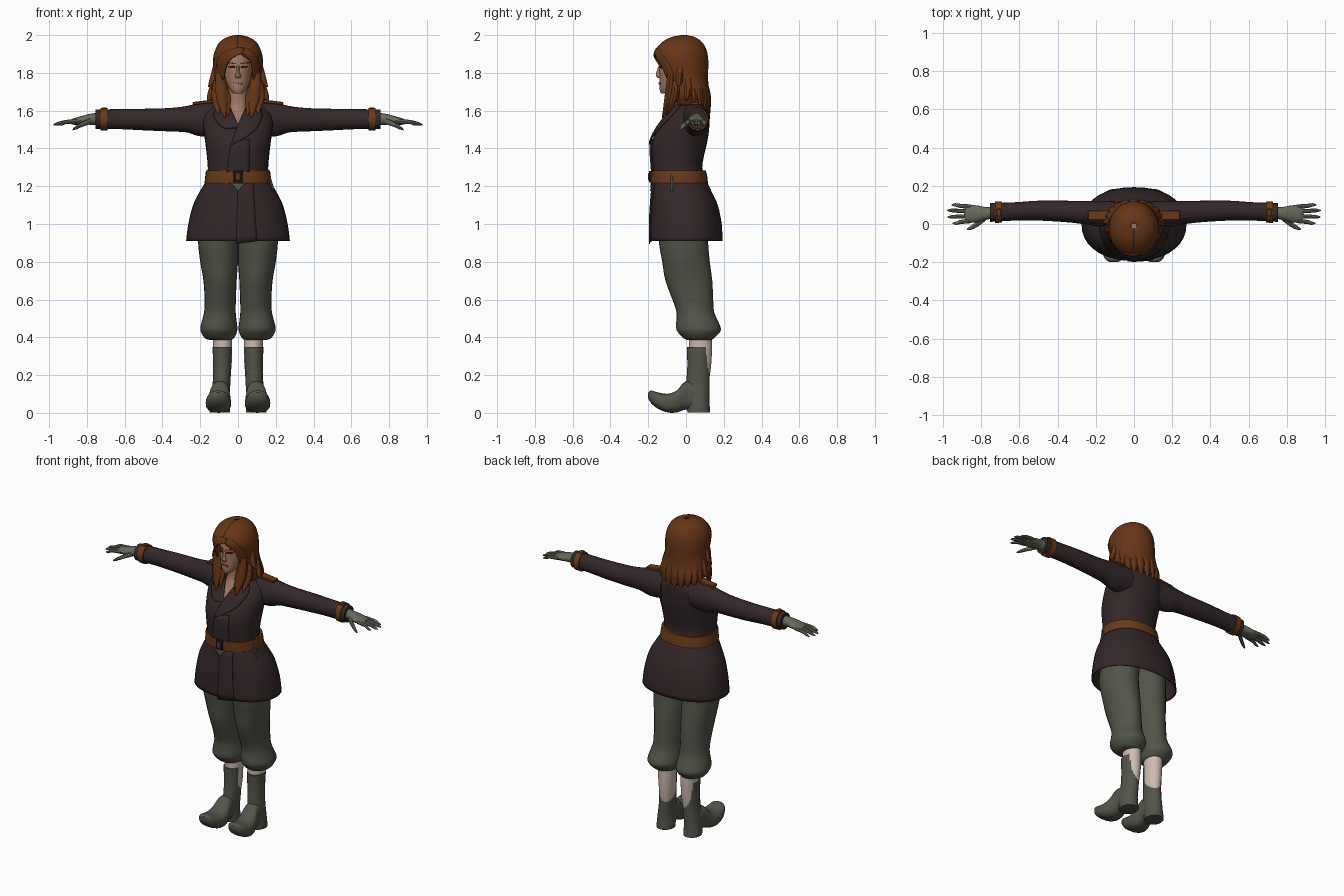
import bpy, bmesh, math, random
random.seed(4)


def material(name, rgb):
    m = bpy.data.materials.new(name)
    m.diffuse_color = (*rgb, 1)
    return m


COAT = material("dark coat", (0.034, 0.021, 0.022))
HAIR = material("auburn hair", (0.135, 0.036, 0.008))
TROUSER = material("grey green cloth", (0.085, 0.09, 0.068))
LEATHER = material("brown leather", (0.14, 0.043, 0.01))
SKIN = material("face skin", (0.36, 0.19, 0.125))
PALE = material("pale stocking", (0.62, 0.5, 0.44))
GLOVE = material("glove", (0.13, 0.145, 0.105))
DARK = material("dark detail", (0.02, 0.012, 0.01))
LIP = material("lips", (0.22, 0.085, 0.06))


def smooth_rings(rings, sub=3):
    """Catmull-Rom interpolation between the given sections."""
    out = []
    for i in range(len(rings) - 1):
        p = [rings[max(0, min(len(rings) - 1, i + k))] for k in (-1, 0, 1, 2)]
        for j in range(sub):
            t = j / sub
            out.append([0.5 * (2 * b + (c - a) * t + (2 * a - 5 * b + 4 * c - d) * t * t
                               + (3 * b - a - 3 * c + d) * t ** 3) for a, b, c, d in zip(*p)])
    return out + [list(rings[-1])]


def finish(name, bm, mat, mirror=False, thick=0):
    bmesh.ops.recalc_face_normals(bm, faces=bm.faces[:])
    me = bpy.data.meshes.new(name)
    bm.to_mesh(me)
    bm.free()
    me.materials.append(mat)
    ob = bpy.data.objects.new(name, me)
    bpy.context.collection.objects.link(ob)
    if thick:
        mod = ob.modifiers.new("thickness", 'SOLIDIFY')
        mod.thickness, mod.offset = thick, 0
    if mirror:
        ob.modifiers.new("mirror", 'MIRROR')
    return ob


def loft(name, rings, mat, axis='z', n=24, e=2.0, sub=3, caps=(1, 1), **kw):
    """Rings: position on axis, centre a, centre b, radius a, radius b, [front gap angle]."""
    bm = bmesh.new()
    rows = []
    gapped = len(rings[0]) > 5
    for r in smooth_rings(rings, sub):
        w, ca, cb, ra, rb = r[:5]
        g = max(0, r[5]) if gapped else 0
        row = []
        for k in range(n):
            th = g + (2 * math.pi - 2 * g) * k / ((n - 1) if gapped else n)
            s, c = math.sin(th), math.cos(th)
            a = ca + ra * math.copysign(abs(s) ** (2 / e), s)
            b = cb - rb * math.copysign(abs(c) ** (2 / e), c)
            row.append(bm.verts.new({'z': (a, b, w), 'x': (w, a, b), 'y': (a, w, b)}[axis]))
        rows.append(row)
    for p, q in zip(rows, rows[1:]):
        for k in range(n - 1 if gapped else n):
            bm.faces.new((p[k], p[(k + 1) % n], q[(k + 1) % n], q[k]))
    for row, on in ((rows[0], caps[0]), (rows[-1], caps[1])):
        if on and not gapped:
            bm.faces.new(row)
    return finish(name, bm, mat, **kw)


def front_y(rings, x, z, e):
    """Front surface of a z loft at (x, z)."""
    d = sorted(smooth_rings(rings, 4))
    z = max(d[0][0], min(d[-1][0], z))
    for lo, hi in zip(d, d[1:]):
        if z <= hi[0]:
            t = (z - lo[0]) / max(1e-6, hi[0] - lo[0])
            _, cx, cy, rx, ry = [a + (b - a) * t for a, b in zip(lo, hi)][:5]
            return cy - ry * max(0, 1 - min(1, abs((x - cx) / rx)) ** e) ** (1 / e)


def patch(name, rings, left, right, mat, off=0.004, e=2.0, thick=0.006, **kw):
    """Panel between two (x, z) polylines, laid on the front of a loft."""
    bm = bmesh.new()
    rows = []
    for a, b in zip(smooth_rings(left, 3), smooth_rings(right, 3)):
        row = []
        for k in range(7):
            x, z = (a[i] + (b[i] - a[i]) * k / 6 for i in (0, 1))
            row.append(bm.verts.new((x, front_y(rings, x, z, e) - off, z)))
        rows.append(row)
    for p, q in zip(rows, rows[1:]):
        for k in range(6):
            bm.faces.new((p[k], p[k + 1], q[k + 1], q[k]))
    return finish(name, bm, mat, thick=thick, **kw)


def box(name, loc, size, mat, tilt=0, **kw):
    bm = bmesh.new()
    bmesh.ops.create_cube(bm, size=1)
    c, s = math.cos(tilt), math.sin(tilt)
    for v in bm.verts:
        x, y, z = (v.co[i] * size[i] for i in range(3))
        v.co = (loc[0] + x * c + z * s, loc[1] + y, loc[2] - x * s + z * c)
    bmesh.ops.bevel(bm, geom=bm.edges[:], offset=min(size) * 0.2, segments=1, affect='EDGES')
    return finish(name, bm, mat, **kw)


# Coat: skirt, body, sleeves
BODY = [(1.21, 0, -.033, .17, .143), (1.25, 0, -.039, .163, .139), (1.3, 0, -.047, .16, .133),
        (1.36, 0, -.045, .165, .14), (1.42, 0, -.038, .172, .147), (1.48, 0, -.022, .18, .142),
        (1.54, 0, 0, .185, .125), (1.59, 0, .02, .17, .105), (1.63, 0, .033, .125, .08),
        (1.67, 0, .035, .08, .06)]
SKIRT = [(.91, 0, 0, .272, .19), (1.0, 0, -.002, .26, .188), (1.1, 0, -.01, .235, .175),
         (1.17, 0, -.023, .2, .156), (1.22, 0, -.033, .17, .143)]
loft("coat_body", BODY, COAT, e=2.2, n=32)
loft("coat_skirt", SKIRT, COAT, e=2.2, n=36, caps=(0, 0), thick=.006)
loft("sleeve", [(.1, .045, 1.555, .075, .085), (.2, .055, 1.552, .066, .088), (.27, .06, 1.555, .06, .07),
                (.36, .066, 1.552, .056, .062), (.5, .07, 1.553, .052, .057), (.62, .066, 1.555, .048, .053),
                (.755, .06, 1.555, .049, .052)], COAT, axis='x', mirror=True)
patch("coat_skirt_overlap", SKIRT, [(0, 1.22), (-.005, 1.06), (-.01, .895)],
      [(.08, 1.22), (.09, 1.06), (.1, .908)], COAT, e=2.2)
patch("coat_chest_overlap", BODY, [(-.035, 1.43), (-.05, 1.35), (-.06, 1.27)],
      [(.06, 1.45), (.06, 1.35), (.06, 1.27)], COAT, e=2.2)
patch("lapel_left", BODY, [(.05, 1.63), (.025, 1.58), (-.005, 1.51), (-.035, 1.425)],
      [(.1, 1.63), (.13, 1.575), (.085, 1.49), (-.03, 1.42)], COAT, off=.01, e=2.2, thick=.008)
patch("lapel_right", BODY, [(-.05, 1.63), (-.025, 1.58), (-.005, 1.535), (.005, 1.515)],
      [(-.1, 1.63), (-.13, 1.575), (-.08, 1.51), (0, 1.51)], COAT, off=.008, e=2.2, thick=.008)
loft("collar", [(1.62, 0, .035, .105, .085, 1.0), (1.66, 0, .035, .098, .083, 1.0),
                (1.69, 0, .035, .085, .075, 1.0)], COAT, thick=.01)

# Belt, buckle, straps and shoulder tabs
loft("belt", [(1.218, 0, -.035, .177, .151), (1.25, 0, -.037, .174, .15), (1.282, 0, -.04, .17, .146)],
     LEATHER, e=2.2, n=32, sub=1)
box("buckle_frame", (0, -.189, 1.25), (.045, .014, .062), DARK)
box("buckle_centre", (0, -.194, 1.25), (.025, .012, .04), LEATHER)
patch("belt_cloth", SKIRT, [(-.05, 1.216), (-.025, 1.203), (-.003, 1.175)],
      [(.05, 1.216), (.025, 1.203), (.003, 1.175)], TROUSER, off=.008, e=2.2)
box("belt_strap", (.178, -.075, 1.212), (.012, .014, .09), TROUSER, tilt=-.3)
box("shoulder_tab", (.18, .045, 1.645), (.12, .05, .016), LEATHER, tilt=.12, mirror=True)
loft("cuff_band", [(.69, .063, 1.555, .056, .06), (.728, .062, 1.555, .056, .06)], LEATHER,
     axis='x', sub=1, mirror=True)
for z in (1.505, 1.609):
    box("cuff_buckle", (.708, .06, z), (.026, .04, .018), LEATHER, mirror=True)

# Gloved hands
loft("hand", [(.74, .06, 1.555, .032, .034), (.775, .055, 1.555, .033, .03), (.82, .053, 1.55, .044, .024),
              (.865, .053, 1.543, .046, .018), (.885, .053, 1.541, .038, .012)], GLOVE,
     axis='x', n=16, mirror=True)
for y0, y1, tip in ((.09, .1, .955), (.066, .071, .978), (.041, .037, .976), (.017, .004, .95)):
    ym = (y0 + y1) / 2
    loft("finger", [(.85, y0, 1.545, .012, .012), (.91, ym, 1.54, .011, .011), (tip - .02, y1, 1.53, .009, .009),
                    (tip, y1, 1.524, .003, .003)], GLOVE, axis='x', n=8, sub=2, mirror=True)
loft("thumb", [(.775, .035, 1.548, .016, .018), (.82, .0, 1.53, .015, .014), (.855, -.02, 1.512, .011, .011),
               (.875, -.028, 1.5, .004, .004)], GLOVE, axis='x', n=8, sub=2, mirror=True)

# Trousers gathered below the knee
loft("trouser_leg", [(1.08, .085, -.015, .085, .11), (.98, .1, -.012, .105, .13), (.9, .105, -.013, .106, .13),
                     (.8, .1, 0, .1, .126), (.7, .095, .015, .088, .124), (.6, .094, .036, .083, .108),
                     (.53, .096, .05, .084, .1), (.46, .101, .064, .097, .117), (.43, .101, .068, .096, .113),
                     (.395, .098, .068, .076, .08), (.385, .092, .07, .05, .06)], TROUSER, mirror=True)

# Stockings and boots
loft("stocking", [(.42, .083, .077, .052, .062), (.34, .081, .077, .05, .061), (.25, .08, .074, .046, .059),
                  (.17, .083, .067, .04, .055)], PALE, mirror=True)
loft("boot_shaft", [(.35, .084, .069, .051, .065), (.25, .084, .067, .048, .06), (.16, .087, .063, .047, .062),
                    (.08, .095, .06, .05, .064), (.03, .096, .065, .054, .061), (.002, .096, .068, .054, .06)],
     TROUSER, mirror=True)
loft("boot_foot", [(.07, .095, .085, .045, .07), (.0, .096, .093, .05, .075), (-.05, .1, .06, .062, .058),
                   (-.1, .104, .052, .067, .049), (-.15, .105, .066, .061, .043), (-.185, .105, .085, .045, .033),
                   (-.2, .105, .093, .02, .015)], TROUSER, axis='y', e=2.6, mirror=True)

# Head, neck and face
loft("neck", [(1.53, 0, -.05, .04, .055), (1.58, 0, -.03, .05, .07), (1.63, 0, -.01, .055, .063),
              (1.68, 0, -.008, .054, .06), (1.77, 0, -.01, .055, .06)], SKIN)
patch("open_neckline", BODY, [(-.045, 1.63), (-.025, 1.58), (-.003, 1.525)],
      [(.045, 1.63), (.025, 1.58), (.003, 1.525)], SKIN, e=2.2)
HEAD = [(1.69, 0, -.1, .022, .032), (1.71, 0, -.083, .042, .056), (1.75, 0, -.06, .063, .08),
        (1.8, 0, -.045, .073, .096), (1.85, 0, -.035, .077, .104), (1.91, 0, -.03, .077, .1),
        (1.95, 0, -.02, .05, .07)]
loft("head", HEAD, SKIN)
loft("nose", [(1.772, 0, -.136, .012, .012), (1.785, 0, -.142, .016, .017), (1.8, 0, -.142, .01, .016),
              (1.84, 0, -.135, .007, .009)], SKIN, n=10)
patch("lips", HEAD, [(-.022, 1.75), (-.022, 1.748)], [(.022, 1.75), (.022, 1.738)], LIP, off=.002)
patch("eye", HEAD, [(.017, 1.835), (.017, 1.825)], [(.05, 1.837), (.048, 1.828)], DARK, off=.001, mirror=True)
patch("eyebrow", HEAD, [(.013, 1.852), (.013, 1.846)], [(.058, 1.858), (.058, 1.852)], HAIR, off=.001, mirror=True)

# Hair shell with an open front, swept fringe and hanging locks
SHELL = [(1.994, 0, -.01, .015, .015, 0), (1.984, 0, -.015, .055, .06, 0), (1.96, 0, -.02, .092, .1, 0),
         (1.925, 0, -.025, .113, .127, 0), (1.89, 0, -.026, .124, .136, .22), (1.85, 0, -.02, .126, .133, .68),
         (1.78, 0, -.006, .125, .117, .76), (1.72, 0, .01, .136, .104, .75), (1.67, 0, .02, .138, .092, .7),
         (1.63, 0, .025, .118, .085, .65)]
loft("hair_shell", SHELL, HAIR, n=32, thick=.012)
patch("fringe_right", SHELL, [(.03, 1.93), (-.03, 1.925), (-.1, 1.88), (-.11, 1.78)],
      [(.03, 1.905), (-.01, 1.89), (-.055, 1.85), (-.078, 1.76)], HAIR, thick=.012)
patch("fringe_left", SHELL, [(.02, 1.93), (.07, 1.915), (.107, 1.86), (.112, 1.78)],
      [(.02, 1.905), (.045, 1.89), (.072, 1.845), (.08, 1.76)], HAIR, thick=.012)


def lock(top, mid, tip, r):
    loft("hair_lock", [(top[2], top[0], top[1], r * .8, r * .7), (mid[2], mid[0], mid[1], r, r * .75),
                       (tip[2], tip[0], tip[1], r * .1, r * .1)], HAIR, n=10, sub=4)


for s in (1, -1):
    lock((s * .095, -.075, 1.8), (s * .085, -.09, 1.67), (s * .07, -.125, 1.56), .032)
    lock((s * .105, -.05, 1.76), (s * .11, -.06, 1.67), (s * .105, -.1, 1.58), .032)
    lock((s * .07, -.07, 1.72), (s * .06, -.08, 1.66), (s * .05, -.11, 1.57), .024)
    lock((s * .115, -.03, 1.83), (s * .13, -.035, 1.755), (s * .157, -.04, 1.725), .025)
    lock((s * .115, .01, 1.77), (s * .135, .01, 1.69), (s * .16, .0, 1.65), .028)
for i in range(9):
    a = math.pi * (i + .5) / 9
    x, y = math.cos(a), math.sin(a)
    lock((x * .11, .01 + y * .085, 1.75), (x * .12, .03 + y * .08, 1.67),
         (x * .135, .035 + y * .09, 1.6 + random.uniform(-.02, .02)), .03)

# Smooth shading, keeping hard edges
for ob in bpy.context.collection.objects:
    ob.select_set(True)
    bpy.context.view_layer.objects.active = ob
bpy.ops.object.shade_smooth_by_angle(angle=math.radians(40))
